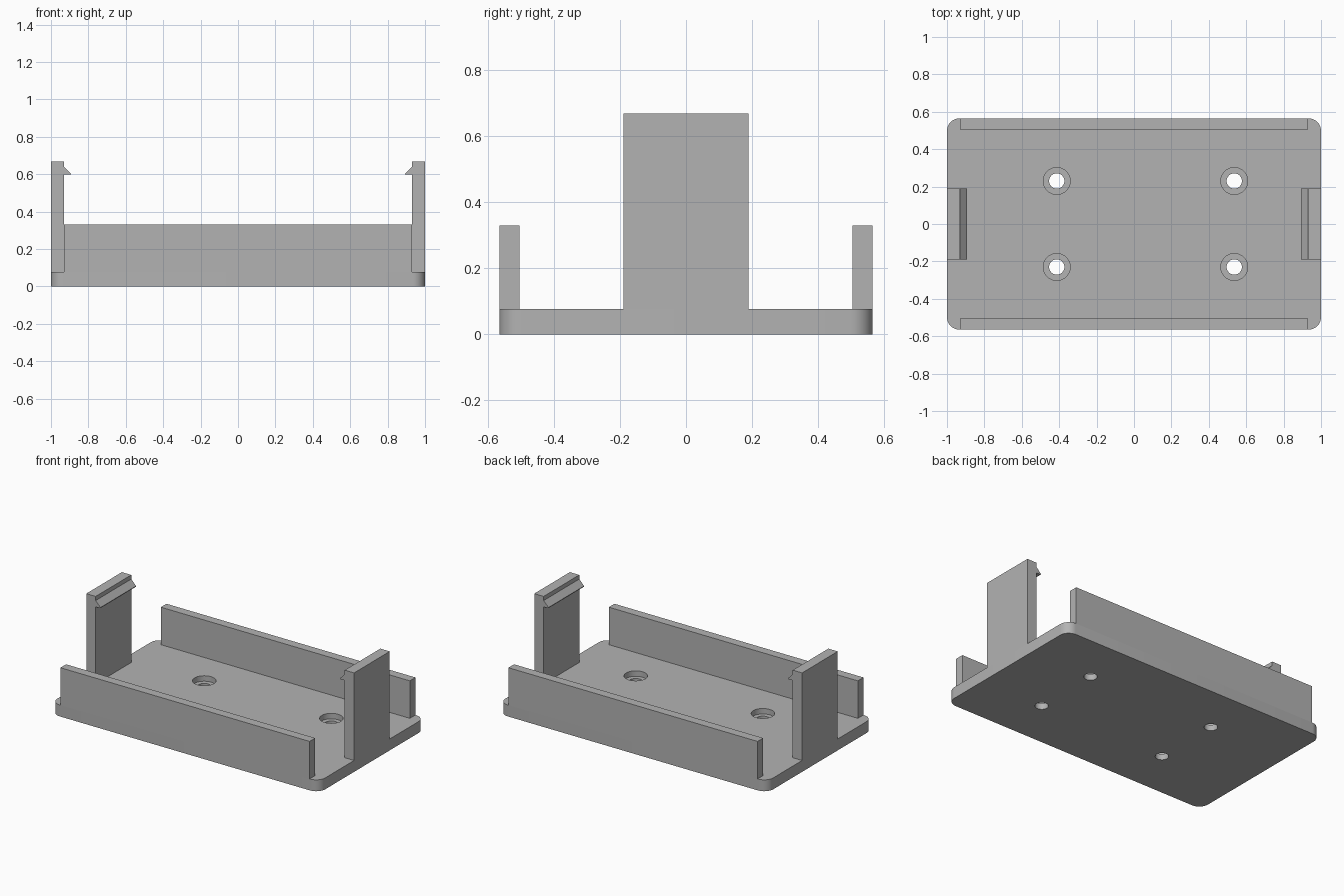
import bpy, bmesh
from math import pi, sin, cos
from mathutils import Matrix

if "Cube" in bpy.data.objects:
    bpy.data.objects.remove(bpy.data.objects["Cube"])

HALF_Y, BASE_Z, CLIP_Y, INNER_X = 0.565, 0.077, 0.19, 0.93

grey = bpy.data.materials.new("grey plastic")
grey.use_nodes = True
grey.diffuse_color = (0.45, 0.45, 0.45, 1)
grey.node_tree.nodes["Principled BSDF"].inputs["Base Color"].default_value = grey.diffuse_color


def make_object(name, bm):
    bmesh.ops.recalc_face_normals(bm, faces=bm.faces)
    mesh = bpy.data.meshes.new(name)
    bm.to_mesh(mesh)
    bm.free()
    mesh.materials.append(grey)
    obj = bpy.data.objects.new(name, mesh)
    bpy.context.collection.objects.link(obj)
    return obj


def extrude(name, points, depth):
    """Extrude a closed 3D outline along a vector."""
    bm = bmesh.new()
    face = bm.faces.new([bm.verts.new(p) for p in points])
    new = bmesh.ops.extrude_face_region(bm, geom=[face], use_keep_orig=True)["geom"]
    bmesh.ops.translate(bm, vec=depth, verts=[v for v in new if isinstance(v, bmesh.types.BMVert)])
    return make_object(name, bm)


def cylinders(name, radius, bottom, top):
    """One cutter holding a cylinder at every screw position."""
    bm = bmesh.new()
    for x in (-0.413, 0.536):
        for y in (-0.23, 0.23):
            bmesh.ops.create_cone(bm, cap_ends=True, segments=32, radius1=radius, radius2=radius,
                                  depth=top - bottom,
                                  matrix=Matrix.Translation((x, y, (top + bottom) / 2)))
    return make_object(name, bm)


# Base plate with rounded corners
radius, steps = 0.067, 8
outline = []
for corner, (sx, sy) in enumerate([(1, 1), (-1, 1), (-1, -1), (1, -1)]):
    for i in range(steps + 1):
        a = (corner + i / steps) * pi / 2
        outline.append((sx * (1 - radius) + radius * cos(a),
                        sy * (HALF_Y - radius) + radius * sin(a), 0))
base = extrude("base_plate", outline, (0, 0, BASE_Z))

# Counterbored screw holes
bpy.context.view_layer.objects.active = base
for cutter in (cylinders("screw_bores", 0.041, -0.1, 0.2),
               cylinders("counterbores", 0.072, 0.04, 0.2)):
    mod = base.modifiers.new(cutter.name, "BOOLEAN")
    mod.operation, mod.solver, mod.object = "DIFFERENCE", "EXACT", cutter
    bpy.ops.object.modifier_apply(modifier=mod.name)
    bpy.data.objects.remove(cutter)
base.select_set(True)
bpy.ops.object.shade_smooth_by_angle(angle=pi / 6)

# Long side walls
for name, s in (("front_wall", -1), ("back_wall", 1)):
    profile = [(-INNER_X, s * y, z) for y, z in
               ((0.505, BASE_Z), (HALF_Y, BASE_Z), (HALF_Y, 0.33), (0.505, 0.33))]
    extrude(name, profile, (2 * INNER_X, 0, 0))

# End clips with inward snap hooks
for name, s in (("right_clip", -1), ("left_clip", 1)):
    profile = [(s * x, -CLIP_Y, z) for x, z in
               ((1, BASE_Z), (1, 0.668), (INNER_X, 0.668), (INNER_X, 0.64),
                (0.894, 0.603), (0.894, 0.598), (INNER_X, 0.598), (INNER_X, BASE_Z))]
    extrude(name, profile, (0, 2 * CLIP_Y, 0))
